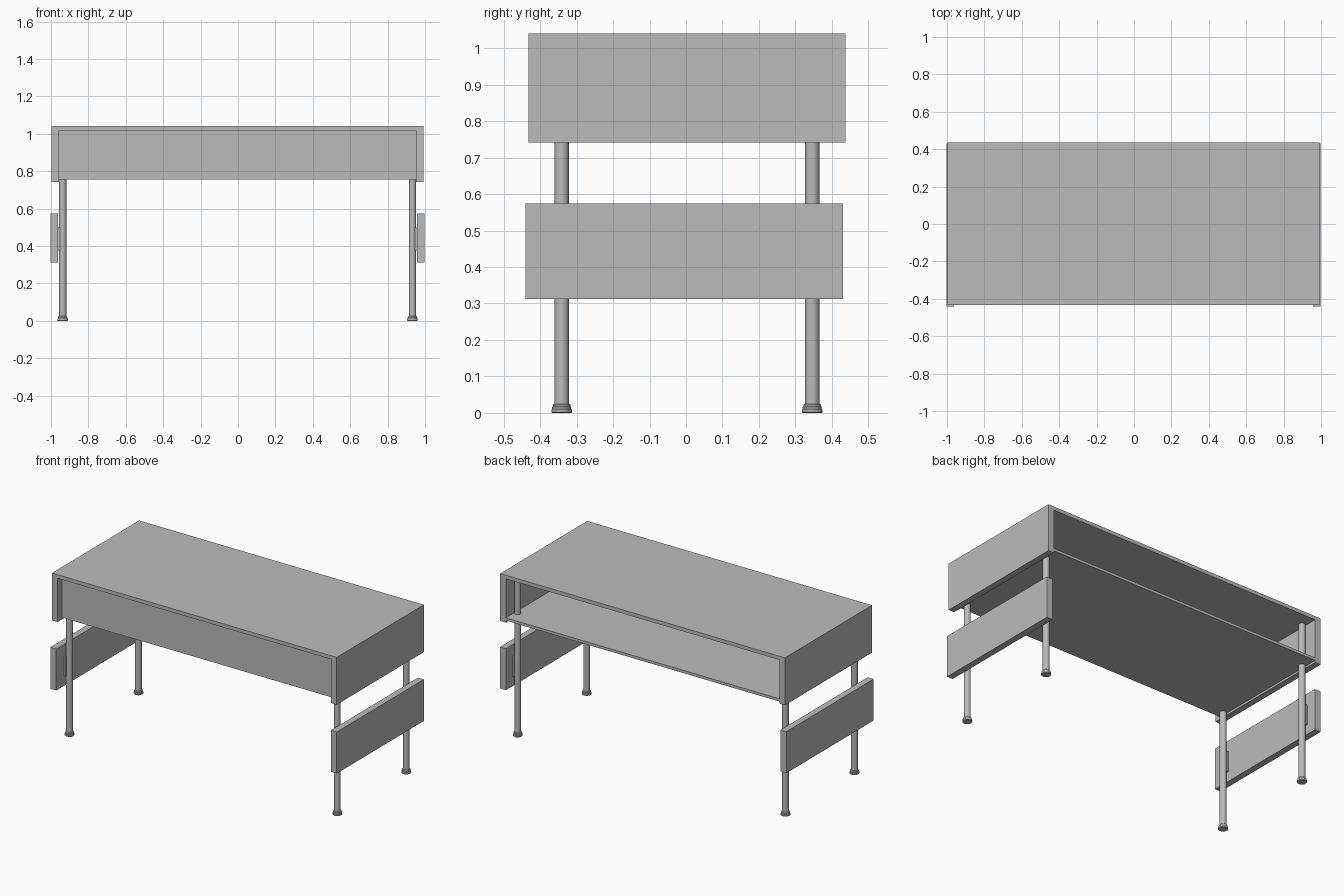
import bpy, bmesh, math

if "Cube" in bpy.data.objects:
    bpy.data.objects.remove(bpy.data.objects["Cube"])

grey = bpy.data.materials.new("plain grey")
grey.diffuse_color = (0.5, 0.5, 0.5, 1)
grey.use_nodes = True
grey.node_tree.nodes["Principled BSDF"].inputs["Base Color"].default_value = grey.diffuse_color


def box(name, x0, x1, y0, y1, z0, z1):
    bm = bmesh.new()
    bmesh.ops.create_cube(bm, size=1)
    for v in bm.verts:
        v.co = ((x0 + x1) / 2 + v.co.x * (x1 - x0),
                (y0 + y1) / 2 + v.co.y * (y1 - y0),
                (z0 + z1) / 2 + v.co.z * (z1 - z0))
    return finish(name, bm)


def lathe(name, profile, x, y, sides=32):
    # revolve (radius, height) pairs around a vertical axis
    bm = bmesh.new()
    rings = [[bm.verts.new((x + r * math.cos(2 * math.pi * i / sides),
                            y + r * math.sin(2 * math.pi * i / sides), z))
              for i in range(sides)] for r, z in profile]
    for a, b in zip(rings, rings[1:]):
        for i in range(sides):
            j = (i + 1) % sides
            bm.faces.new((a[i], a[j], b[j], b[i]))
    bm.faces.new(rings[0][::-1])
    bm.faces.new(rings[-1])
    ob = finish(name, bm)
    bpy.ops.object.select_all(action='DESELECT')
    bpy.context.view_layer.objects.active = ob
    ob.select_set(True)
    bpy.ops.object.shade_smooth_by_angle(angle=math.radians(30))
    return ob


def finish(name, bm):
    me = bpy.data.meshes.new(name)
    bm.to_mesh(me)
    bm.free()
    me.materials.append(grey)
    ob = bpy.data.objects.new(name, me)
    bpy.context.collection.objects.link(ob)
    return ob


# desk case: top, two sides, recessed front panel, shelf open to the back
CX = -0.0025
IN, OUT = 0.955, 0.9945
Y0, Y1 = -0.432, 0.437
box("desk_top", CX - OUT, CX + OUT, Y0, Y1, 1.018, 1.041)
box("front_panel", CX - IN, CX + IN, -0.39, -0.368, 0.755, 1.018)
box("shelf", CX - IN, CX + IN, -0.368, Y1, 0.755, 0.772)

# foot and leg outline, (radius, height)
foot = [(0.026, 0), (0.028, 0.002), (0.028, 0.009), (0.026, 0.011),
        (0.026, 0.016), (0.024, 0.018), (0.024, 0.022), (0.021, 0.025)]

for side, s in (("left", -1), ("right", 1)):
    def side_box(name, a, b, *rest):
        x0, x1 = sorted((CX + s * a, CX + s * b))
        return box(side + "_" + name, x0, x1, *rest)

    side_box("side_panel", IN, OUT, Y0, Y1, 0.742, 1.018)
    # hanging panel, outside the legs
    side_box("lower_panel", 0.959, 1.0, -0.44, 0.43, 0.312, 0.574)
    for end, y in (("front", -0.341), ("back", 0.346)):
        x = CX + s * 0.935
        lathe(f"{side}_{end}_leg", [(0.0195, 0.02), (0.0195, 1.02)], x, y)
        lathe(f"{side}_{end}_foot", foot, x, y)
        side_box(f"{end}_bracket", 0.948, 0.962, y - 0.02, y + 0.02, 0.375, 0.5)
